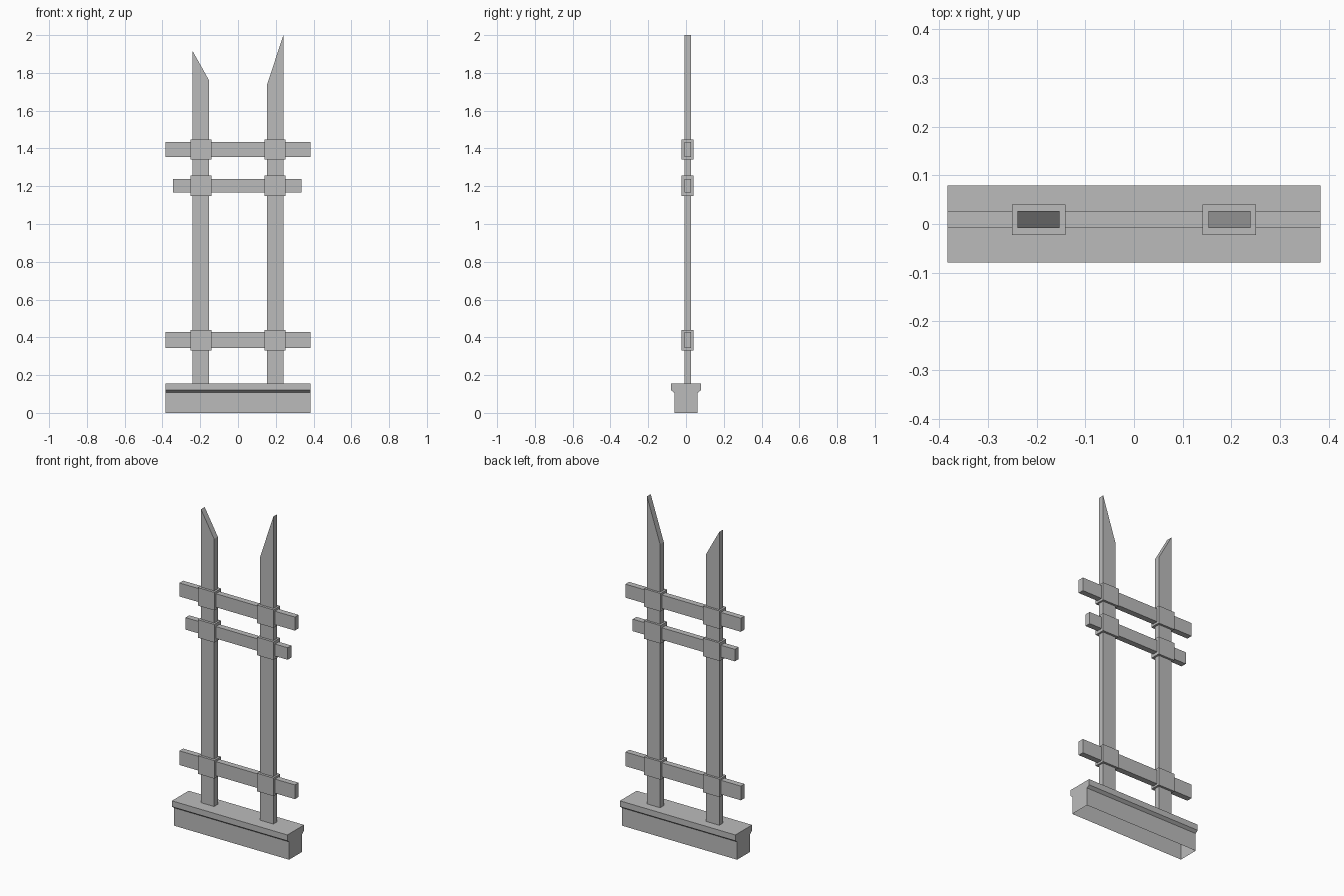
import bpy
import bmesh

cube = bpy.data.objects.get("Cube")
if cube:
    bpy.data.objects.remove(cube, do_unlink=True)

# Single plain grey
grey = bpy.data.materials.new("plain_grey")
grey.use_nodes = True
colour = (0.5, 0.5, 0.5, 1)
grey.diffuse_color = colour
grey.node_tree.nodes["Principled BSDF"].inputs["Base Color"].default_value = colour


def extrude_profile(name, points, offset, open_bottom=False):
    """Sweep a closed outline of 3D points along an offset."""
    bm = bmesh.new()
    face = bm.faces.new([bm.verts.new(p) for p in points])
    swept = bmesh.ops.extrude_face_region(bm, geom=[face], use_keep_orig=True)
    verts = [v for v in swept["geom"] if isinstance(v, bmesh.types.BMVert)]
    bmesh.ops.translate(bm, vec=offset, verts=verts)
    bmesh.ops.recalc_face_normals(bm, faces=bm.faces)
    if open_bottom:
        floor = [f for f in bm.faces if all(v.co.z < 0.001 for v in f.verts)]
        bmesh.ops.delete(bm, geom=floor, context="FACES")
    mesh = bpy.data.meshes.new(name)
    bm.to_mesh(mesh)
    bm.free()
    mesh.materials.append(grey)
    obj = bpy.data.objects.new(name, mesh)
    bpy.context.collection.objects.link(obj)
    return obj


def board(name, outline, y0, y1):
    """Flat board: an outline in x and z, thick in y."""
    return extrude_profile(name, [(x, y0, z) for x, z in outline], (0, y1 - y0, 0))


def rectangle(x0, x1, z0, z1):
    return [(x0, z0), (x1, z0), (x1, z1), (x0, z1)]


# Hollow plinth with an overhanging lip, open underneath
half = 0.383
side = [(0.062, 0), (0.062, 0.107), (0.079, 0.12), (0.079, 0.155)]
outline = side + [(-y, z) for y, z in reversed(side)]
extrude_profile("plinth", [(-half, y, z) for y, z in outline], (2 * half, 0, 0), True)

# Two upright posts with slanted tips, higher on the outside
front, back = -0.008, 0.027
for name, sign, outer_top, inner_top in (("right", -1, 1.915, 1.76),
                                         ("left", 1, 2.0, 1.735)):
    inner, outer = sign * 0.153, sign * 0.24
    board(name + "_post", [(inner, 0.155), (outer, 0.155),
                           (outer, outer_top), (inner, inner_top)], front, back)

# Cross rails, each with a collar around both posts
rails = (("lower", -half, half, 0.343, 0.428),
         ("middle", -0.343, 0.335, 1.166, 1.238),
         ("upper", -half, half, 1.354, 1.435))
for name, x0, x1, z0, z1 in rails:
    board(name + "_rail", rectangle(x0, x1, z0, z1), front, back)
    middle = (z0 + z1) / 2
    for label, centre in (("right", -0.196), ("left", 0.196)):
        board(f"{name}_{label}_collar",
              rectangle(centre - 0.055, centre + 0.055, middle - 0.054, middle + 0.054),
              -0.023, 0.04)
